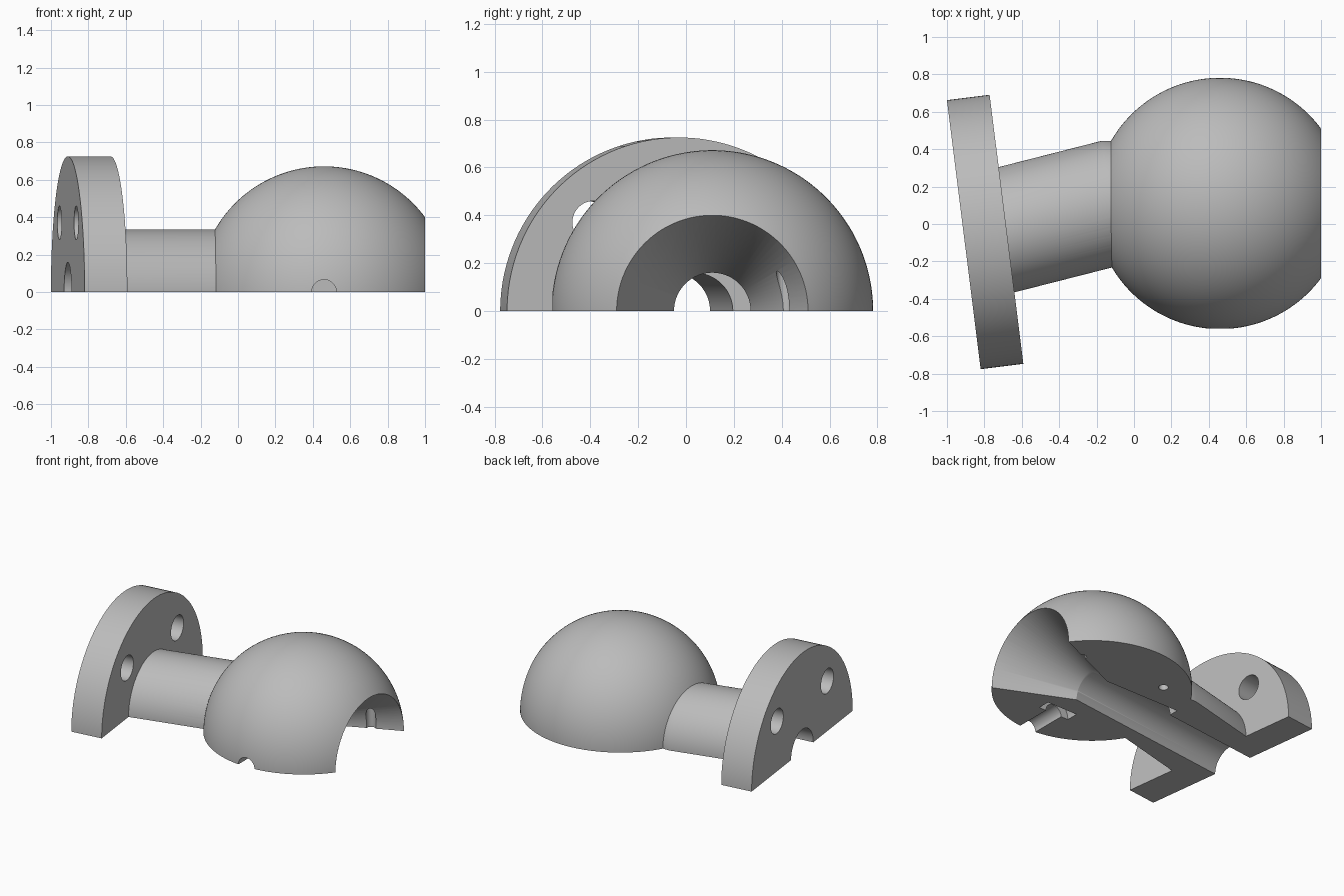
import bpy
import bmesh
from math import sin, cos, pi, radians, sqrt, atan2
from mathutils import Vector

if "Cube" in bpy.data.objects:
    bpy.data.objects.remove(bpy.data.objects["Cube"], do_unlink=True)

grey = bpy.data.materials.new("plain_grey")
grey.use_nodes = True
colour = (0.5, 0.5, 0.5, 1)
grey.diffuse_color = colour
grey.node_tree.nodes["Principled BSDF"].inputs["Base Color"].default_value = colour

TILT = atan2(0.18, 1.435)            # flange and bore axis, in the xy plane
BALL = Vector((0.46, 0.11, 0))       # ball centre
BALL_R = 0.672
BORE_R = 0.16
AXIS = Vector((cos(TILT), sin(TILT), 0))
SIDE = Vector((-sin(TILT), cos(TILT), 0))
UP = Vector((0, 0, 1))


def tube(name, rings, sides=96):
    """Solid through rings of (centre, heading, radius, sideways stretch)."""
    bm = bmesh.new()
    loops = []
    for centre, heading, radius, stretch in rings:
        across = Vector((-sin(heading), cos(heading), 0)) * stretch
        turns = [2 * pi * (i + 0.5) / sides for i in range(sides)]
        loops.append([bm.verts.new(Vector(centre) + radius * (across * cos(t) + UP * sin(t)))
                      for t in turns])
    for a, b in zip(loops, loops[1:]):
        for i in range(sides):
            j = (i + 1) % sides
            bm.faces.new((a[i], a[j], b[j], b[i]))
    bm.faces.new(loops[0])
    bm.faces.new(loops[-1])
    bmesh.ops.recalc_face_normals(bm, faces=bm.faces)
    mesh = bpy.data.meshes.new(name)
    bm.to_mesh(mesh)
    bm.free()
    mesh.materials.append(grey)
    ob = bpy.data.objects.new(name, mesh)
    bpy.context.collection.objects.link(ob)
    return ob


def rod(name, start, end, heading, r1, r2=None, sides=96):
    return tube(name, [(start, heading, r1, 1), (end, heading, r2 or r1, 1)], sides)


def combine(target, other, operation):
    mod = target.modifiers.new(other.name, "BOOLEAN")
    mod.operation = operation
    mod.solver = "EXACT"
    mod.object = other
    bpy.context.view_layer.objects.active = target
    bpy.ops.object.modifier_apply(modifier=mod.name)
    bpy.data.objects.remove(other, do_unlink=True)


# Ball, flattened at the mouth and where the neck enters
start_x, end_x, steps = -0.13, 1.0, 48
first = atan2(sqrt(BALL_R**2 - (start_x - BALL.x)**2), start_x - BALL.x)
last = atan2(sqrt(BALL_R**2 - (end_x - BALL.x)**2), end_x - BALL.x)
angles = [first + (last - first) * i / steps for i in range(steps + 1)]
body = tube("ball_joint_half", [(BALL + Vector((BALL_R * cos(a), 0, 0)), 0, BALL_R * sin(a), 1)
                                for a in angles], 128)

# Neck with a mitred bend just before the ball
elbow = Vector((-0.13, 0.11, 0))
neck_dir = Vector((cos(2 * TILT), sin(2 * TILT), 0))
neck = tube("neck", [(elbow - neck_dir * 0.68, 2 * TILT, 0.335, 1),
                     (elbow, TILT, 0.335, 1 / cos(TILT)),
                     ((0.3, 0.11, 0), 0, 0.335, 1)])
combine(body, neck, "UNION")

# Flange
outer = Vector((-0.91, -0.057, 0))
inner = outer + AXIS * 0.23
combine(body, rod("flange", outer, inner, TILT, 0.725, sides=128), "UNION")

# Flared mouth, straight bore and tilted bore
cutters = [
    rod("mouth_cut", BALL, BALL + Vector((0.648, 0, 0)), 0, BORE_R, 0.448),
    rod("bore_cut", (-0.15, 0.11, 0), BALL + Vector((0.02, 0, 0)), 0, BORE_R),
    rod("tilted_bore_cut", outer - AXIS * 0.1, BALL, TILT, BORE_R - 0.001),
]

# Flange bolt holes
for s in (-1, 1):
    hole = outer + SIDE * 0.36 * s + UP * 0.37
    cutters.append(rod("bolt_hole_cut", hole - AXIS * 0.1, hole + AXIS * 0.3, TILT, 0.09, sides=48))

# Side screw hole with its wider pocket
cutters.append(rod("screw_cut", (0.46, -0.8, 0), (0.46, -0.22, 0), pi / 2, 0.066, sides=48))
cutters.append(rod("pocket_cut", (0.46, -0.29, 0), (0.46, -0.2, 0), pi / 2, 0.125, sides=48))

# Upright dowel holes in the split face
for x, y in ((0.80, 0.41), (0.12, 0.45)):
    bpy.ops.mesh.primitive_cylinder_add(vertices=32, radius=0.033, depth=0.4, location=(x, y, -0.01))
    cutters.append(bpy.context.object)

# Everything below the split plane
bpy.ops.mesh.primitive_cube_add(size=4, location=(0, 0, -2))
cutters.append(bpy.context.object)

for cutter in cutters:
    combine(body, cutter, "DIFFERENCE")

# One colour, smooth curves with crisp edges
body.data.materials.clear()
body.data.materials.append(grey)
for face in body.data.polygons:
    face.material_index = 0
bpy.ops.object.select_all(action="DESELECT")
body.select_set(True)
bpy.context.view_layer.objects.active = body
bpy.ops.object.shade_smooth_by_angle(angle=radians(30))
